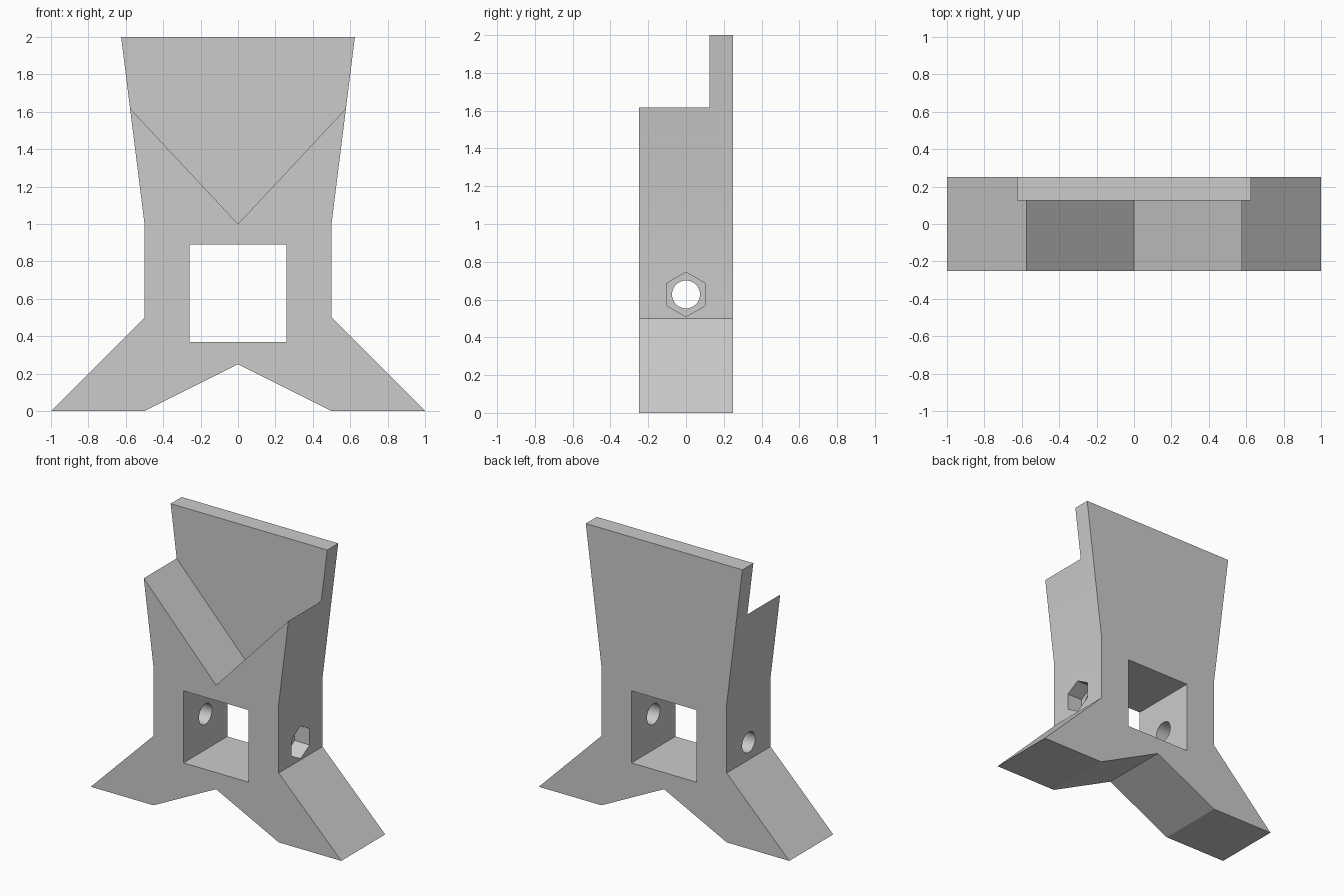
import bpy, bmesh, math
from mathutils import Matrix

cube = bpy.data.objects.get("Cube")
if cube:
    bpy.data.objects.remove(cube, do_unlink=True)

GREY = (0.6, 0.6, 0.6, 1)
grey = bpy.data.materials.new("plain grey")
grey.use_nodes = True
grey.diffuse_color = GREY
grey.node_tree.nodes["Principled BSDF"].inputs["Base Color"].default_value = GREY


def add_object(name, bm):
    bmesh.ops.recalc_face_normals(bm, faces=bm.faces)
    mesh = bpy.data.meshes.new(name)
    bm.to_mesh(mesh)
    bm.free()
    mesh.materials.append(grey)
    obj = bpy.data.objects.new(name, mesh)
    bpy.context.collection.objects.link(obj)
    return obj


def slab(name, half, y0, y1):
    """Mirror a right-hand outline (x, z) and extrude it from y0 to y1."""
    mirrored = [(-x, z) for x, z in reversed(half) if x > 0]
    bm = bmesh.new()
    face = bm.faces.new([bm.verts.new((x, y0, z)) for x, z in half + mirrored])
    out = bmesh.ops.extrude_face_region(bm, geom=[face])
    moved = [v for v in out["geom"] if isinstance(v, bmesh.types.BMVert)]
    bmesh.ops.translate(bm, verts=moved, vec=(0, y1 - y0, 0))
    return add_object(name, bm)


def rod(name, sides, radius, x0, x1, z):
    """Prism along x with a corner pointing straight up."""
    bm = bmesh.new()
    place = Matrix.Translation(((x0 + x1) / 2, 0, z)) @ Matrix.Rotation(math.pi / 2, 4, "Y")
    bmesh.ops.create_cone(bm, cap_ends=True, segments=sides, radius1=radius,
                          radius2=radius, depth=x1 - x0, matrix=place)
    # Turn the prism until one corner is highest
    top = max(bm.verts, key=lambda v: v.co.z).co
    angle = math.atan2(top.y, top.z - z)
    bmesh.ops.rotate(bm, verts=bm.verts, cent=(0, 0, z),
                     matrix=Matrix.Rotation(angle, 3, "X"))
    return add_object(name, bm)


def cut(body, cutter):
    cutter.hide_render = True
    mod = body.modifiers.new(cutter.name, "BOOLEAN")
    mod.operation = "DIFFERENCE"
    mod.solver = "EXACT"
    mod.object = cutter
    bpy.context.view_layer.objects.active = body
    bpy.ops.object.modifier_apply(modifier=mod.name)
    bpy.data.objects.remove(cutter, do_unlink=True)


# Body with splayed feet and flared top
body = slab("stand_body", [(0, 0.25), (0.5, 0), (1, 0), (0.5, 0.5), (0.5, 1),
                           (0.625, 2), (0, 2)], -0.25, 0.25)

# V-shaped cradle in front of the back plate
cut(body, slab("cradle_cutter", [(0, 1), (1, 2.07), (1, 2.2), (0, 2.2)], -0.4, 0.125))

# Square window through the middle
cut(body, slab("window_cutter", [(0, 0.37), (0.26, 0.37), (0.26, 0.89), (0, 0.89)], -0.4, 0.4))

# Bolt hole through both walls, with a nut recess on the left
AXLE = 0.627
cut(body, rod("bolt_cutter", 32, 0.074, -0.7, 0.7, AXLE))
cut(body, rod("nut_cutter", 6, 0.118, 0.38, 0.7, AXLE))

# Smooth only the round bore
bpy.ops.object.select_all(action="DESELECT")
body.select_set(True)
bpy.context.view_layer.objects.active = body
bpy.ops.object.shade_smooth_by_angle(angle=math.radians(20))
